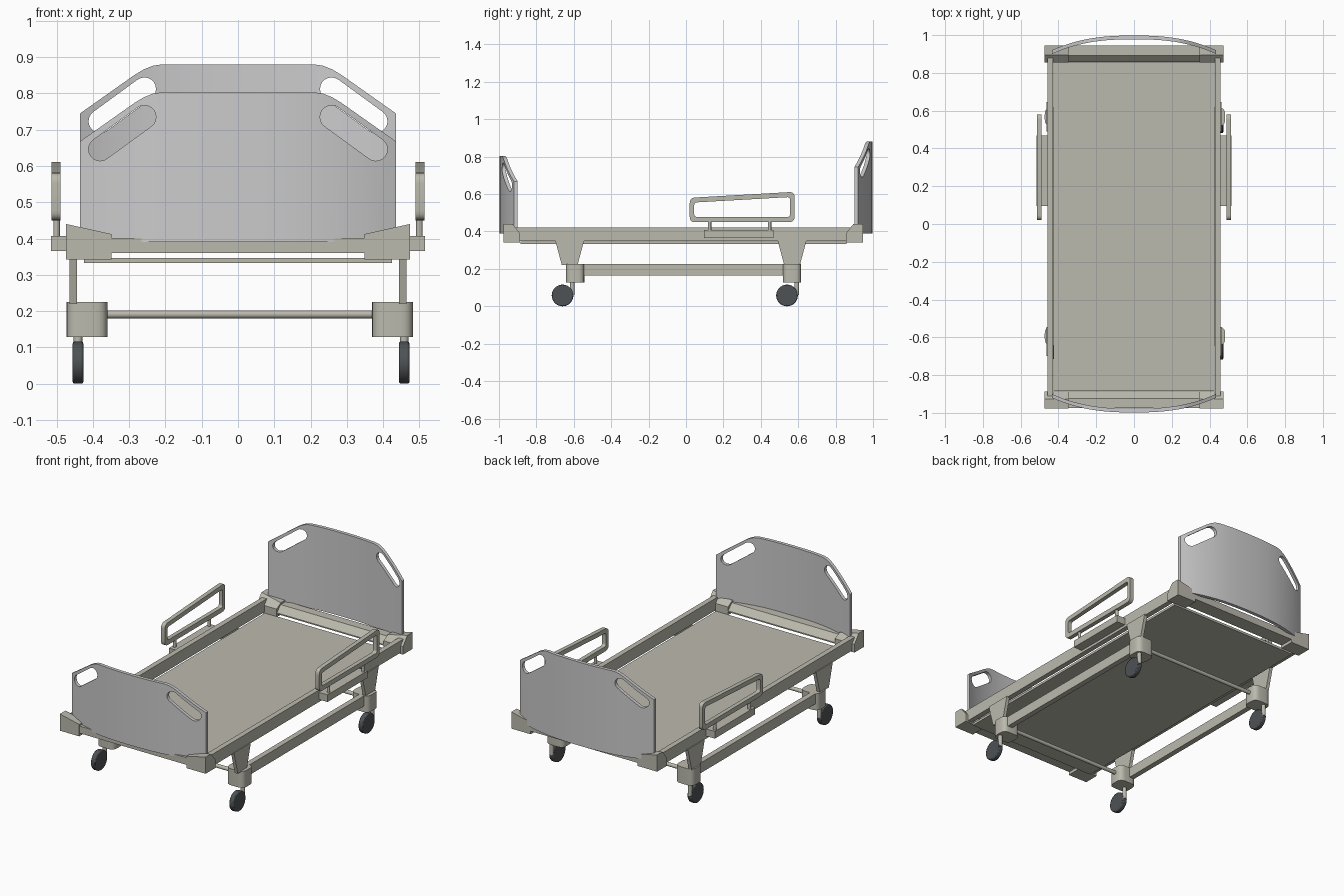
import bpy, bmesh, math
from mathutils import Matrix, Vector

if "Cube" in bpy.data.objects:
    bpy.data.objects.remove(bpy.data.objects["Cube"])


def material(name, rgb):
    m = bpy.data.materials.new(name)
    m.diffuse_color = (*rgb, 1)
    m.use_nodes = True
    m.node_tree.nodes["Principled BSDF"].inputs["Base Color"].default_value = m.diffuse_color
    return m


PANEL = material("light grey plastic", (0.60, 0.60, 0.61))
FRAME = material("beige grey metal", (0.50, 0.49, 0.42))
RUBBER = material("dark grey rubber", (0.075, 0.085, 0.09))


def finish(bm, name, mat, smooth=True, bevel=0):
    bmesh.ops.recalc_face_normals(bm, faces=bm.faces)
    me = bpy.data.meshes.new(name)
    bm.to_mesh(me)
    bm.free()
    ob = bpy.data.objects.new(name, me)
    bpy.context.collection.objects.link(ob)
    me.materials.append(mat)
    if bevel:
        b = ob.modifiers.new("bevel", 'BEVEL')
        b.width, b.segments, b.limit_method = bevel, 2, 'ANGLE'
    if smooth:
        smooth_shade(ob)
    return ob


def smooth_shade(ob):
    bpy.ops.object.select_all(action='DESELECT')
    ob.select_set(True)
    bpy.context.view_layer.objects.active = ob
    bpy.ops.object.shade_smooth_by_angle(angle=math.radians(30))


def box(name, lo, hi, mat=FRAME, bevel=0.0):
    bm = bmesh.new()
    bmesh.ops.create_cube(bm, size=1)
    for v in bm.verts:
        v.co = Vector([lo[i] + (v.co[i] + 0.5) * (hi[i] - lo[i]) for i in range(3)])
    return finish(bm, name, mat, False, bevel)


def prism(name, pts, axis, a, b, mat=FRAME, smooth=False):
    """Extrude a 2D outline along an axis from a to b."""
    def at(p, t):
        c = list(p)
        c.insert("xyz".index(axis), t)
        return c
    bm = bmesh.new()
    f = bm.faces.new([bm.verts.new(at(p, a)) for p in pts])
    ext = bmesh.ops.extrude_face_region(bm, geom=[f])
    d = Vector(at((0, 0), b - a))
    bmesh.ops.translate(bm, vec=d, verts=[g for g in ext['geom'] if isinstance(g, bmesh.types.BMVert)])
    return finish(bm, name, mat, smooth)


def cylinder(name, axis, centre, r, length, mat=FRAME, seg=16, bevel=0.0):
    bm = bmesh.new()
    bmesh.ops.create_cone(bm, cap_ends=True, segments=seg, radius1=r, radius2=r, depth=length)
    rot = Matrix.Rotation(math.pi / 2, 4, 'Y') if axis == 'x' else Matrix()
    bmesh.ops.transform(bm, matrix=Matrix.Translation(centre) @ rot, verts=bm.verts)
    return finish(bm, name, mat, True, bevel)


def rounded(pts, r, n=5):
    """Round the corners of a 2D outline."""
    out = []
    for i, p in enumerate(pts):
        p = Vector(p)
        a = p + (Vector(pts[i - 1]) - p).normalized() * r
        b = p + (Vector(pts[(i + 1) % len(pts)]) - p).normalized() * r
        for k in range(n + 1):
            t = k / n
            out.append(tuple(a * (1 - t) ** 2 + p * 2 * t * (1 - t) + b * t * t))
    return out


def cut(ob, cutter):
    m = ob.modifiers.new("cut", 'BOOLEAN')
    m.object, m.operation, m.solver = cutter, 'DIFFERENCE', 'EXACT'
    cutter.hide_render = True
    bpy.ops.object.select_all(action='DESELECT')
    bpy.context.view_layer.objects.active = ob
    ob.select_set(True)
    bpy.ops.object.modifier_apply(modifier="cut")
    bpy.data.objects.remove(cutter)


def capsule(p, q, r, n=10):
    p, q = Vector(p), Vector(q)
    d = q - p
    base = math.atan2(d.y, d.x)
    pts = []
    for c, start in ((q, base - math.pi / 2), (p, base + math.pi / 2)):
        for k in range(n + 1):
            t = start + math.pi * k / n
            pts.append((c.x + r * math.cos(t), c.y + r * math.sin(t)))
    return pts


# Curved end boards with two slanted hand holes each
def board(name, sy, top):
    prof = [(0, 0), (0.21, 0), (0.235, -0.004), (0.26, -0.014), (0.285, -0.029), (0.435, -0.135)]

    def height(x):
        x = abs(x)
        for (x0, z0), (x1, z1) in zip(prof, prof[1:]):
            if x <= x1 + 1e-6:
                return top + z0 + (z1 - z0) * (x - x0) / (x1 - x0)

    half = [0, 0.07, 0.14, 0.18, 0.21, 0.235, 0.26, 0.285, 0.315, 0.345, 0.375, 0.405, 0.435]
    xs = [-x for x in half[:0:-1]] + half
    bm = bmesh.new()
    cols = []
    for x in xs:
        y = 0.998 - 0.078 * (abs(x) / 0.435) ** 2.5
        cols.append([bm.verts.new((x, sy * (y - t), z))
                     for t, z in ((0, 0.39), (0, height(x)), (0.02, height(x)), (0.02, 0.39))])
    for a, b in zip(cols, cols[1:]):
        for k in range(4):
            bm.faces.new((a[k], a[(k + 1) % 4], b[(k + 1) % 4], b[k]))
    bm.faces.new(cols[0])
    bm.faces.new(cols[-1])
    ob = finish(bm, name, PANEL, False)
    for s in (-1, 1):
        hole = capsule((s * 0.258, top - 0.068), (s * 0.38, top - 0.157), 0.032)
        cut(ob, prism("hand_hole_cutter", hole, 'y', sy * 0.8, sy * 1.1, PANEL))
    smooth_shade(ob)


board("headboard", 1, 0.88)
board("footboard", -1, 0.803)

# Mattress deck
box("mattress_deck", (-0.425, -0.885, 0.332), (0.425, 0.858, 0.346))

# End beams under the boards, sloping towards the deck
for name, sy in (("head_beam", 1), ("foot_beam", -1)):
    shift = 0 if sy > 0 else 0.03
    prof = [(0.858, 0.36), (0.858, 0.367), (0.893, 0.402), (0.945, 0.402), (0.945, 0.36)]
    prism(name, [(sy * (y + shift), z) for y, z in prof], 'x', -0.36, 0.36)

for side, s in (("left", -1), ("right", 1)):
    # Upper side rail and lower side rail
    box(side + "_side_rail", (s * 0.428, -0.93, 0.35), (s * 0.459, 0.90, 0.42))
    box(side + "_lower_rail", (s * 0.425, -0.57, 0.165), (s * 0.457, 0.55, 0.225))

    # Corner brackets, lower on the inner side
    for end, sy in (("head", 1), ("foot", -1)):
        sh = 0 if sy > 0 else 0.032
        prof = [(0.855, 0.342), (0.855, 0.39), (0.895, 0.44), (0.945, 0.44), (0.945, 0.342)]
        br = prism(side + "_" + end + "_bracket", [(sy * (y + sh), z) for y, z in prof],
                   'x', s * 0.348, s * 0.474)
        for v in br.data.vertices:
            if abs(v.co.x) < 0.4 and v.co.z > 0.43:
                v.co.z = 0.412

    # Legs and casters
    cx = -0.416 if s < 0 else 0.426
    wx = -0.441 if s < 0 else 0.458
    for end, y in (("head", 0.567), ("foot", -0.622)):
        leg = [(y - 0.078, 0.355), (y - 0.042, 0.22), (y + 0.042, 0.22), (y + 0.078, 0.355)]
        prism(f"{side}_{end}_leg", leg, 'x', s * 0.444, s * 0.464)
        hy = y + (0.0 if y > 0 else 0.029)
        plan = [(cx - 0.0565, hy - 0.049), (cx + 0.0565, hy - 0.049),
                (cx + 0.0565, hy + 0.049), (cx - 0.0565, hy + 0.049)]
        prism(f"{side}_{end}_caster_housing", rounded(plan, 0.035), 'z', 0.128, 0.225, FRAME, True)
        wy = 0.54 if y > 0 else -0.66
        cylinder(f"{side}_{end}_caster_stem", 'z', (wx, wy + 0.052, 0.095), 0.012, 0.07)
        cylinder(f"{side}_{end}_wheel", 'x', (wx, wy, 0.058), 0.058, 0.029, RUBBER, 32, 0.005)

    # Guard rail: mounting block, posts and sloped loop
    box(side + "_guard_mount", (s * 0.455, 0.095, 0.365), (s * 0.515, 0.468, 0.407))
    for i, y in enumerate((0.126, 0.447)):
        cylinder(f"{side}_guard_post_{i + 1}", 'z', (s * 0.5, y, 0.43), 0.009, 0.06)
    outer = rounded([(0.02, 0.45), (0.58, 0.45), (0.58, 0.612), (0.02, 0.58)], 0.028)
    inner = rounded([(0.044, 0.478), (0.556, 0.478), (0.556, 0.584), (0.044, 0.555)], 0.014)
    guard = prism(side + "_guard_rail", outer, 'x', s * 0.489, s * 0.514)
    cut(guard, prism("guard_cutter", inner, 'x', s * 0.45, s * 0.55))
    smooth_shade(guard)

# Cross rods between the caster housings
for name, y in (("head_cross_rod", 0.567), ("foot_cross_rod", -0.593)):
    cylinder(name, 'x', (0, y, 0.191), 0.011, 0.78)
